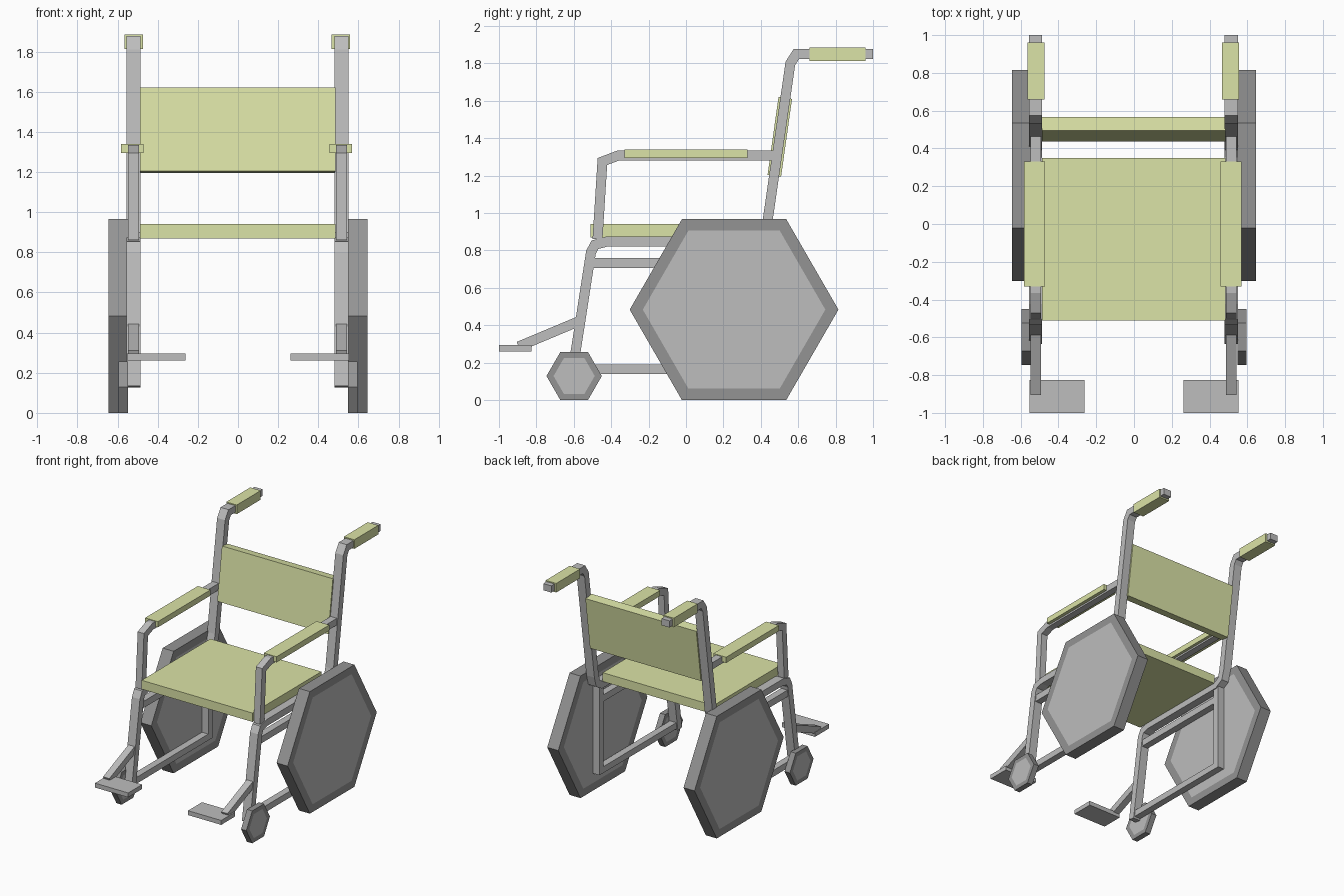
import bpy, bmesh, math
from mathutils import Vector

old = bpy.data.objects.get("Cube")
if old:
    bpy.data.objects.remove(old)


def material(name, rgb):
    m = bpy.data.materials.new(name)
    m.use_nodes = True
    m.diffuse_color = (*rgb, 1)
    m.node_tree.nodes["Principled BSDF"].inputs["Base Color"].default_value = (*rgb, 1)
    return m


GREEN = material("padding green", (0.71, 0.77, 0.385))
GREY = material("frame grey", (0.51, 0.51, 0.51))
DARK = material("tyre dark grey", (0.295, 0.295, 0.295))


def finish(name, bm, *mats):
    bmesh.ops.recalc_face_normals(bm, faces=bm.faces)
    mesh = bpy.data.meshes.new(name)
    bm.to_mesh(mesh)
    bm.free()
    for m in mats:
        mesh.materials.append(m)
    obj = bpy.data.objects.new(name, mesh)
    bpy.context.collection.objects.link(obj)
    return obj


def box(name, x, y, z, mat):
    """Box given by its (min, max) range on each axis, origin at its middle."""
    bm = bmesh.new()
    bmesh.ops.create_cube(bm, size=1)
    bmesh.ops.scale(bm, vec=[r[1] - r[0] for r in (x, y, z)], verts=bm.verts)
    obj = finish(name, bm, mat)
    obj.location = [(r[0] + r[1]) / 2 for r in (x, y, z)]
    return obj


def tube(name, x, path, width=0.055, thick=0.053):
    """Rectangular bar swept along a (y, z) path with mitred bends."""
    pts = [Vector(p) for p in path]
    dirs = [(b - a).normalized() for a, b in zip(pts, pts[1:])]
    bm = bmesh.new()
    rings = []
    for i, p in enumerate(pts):
        d0, d1 = dirs[max(i - 1, 0)], dirs[min(i, len(dirs) - 1)]
        t = (d0 + d1).normalized()
        off = Vector((-t.y, t.x)) * (thick / 2 / t.dot(d0))
        rings.append([bm.verts.new((x + sx * width / 2, p.x + so * off.x, p.y + so * off.y))
                      for sx, so in ((-1, -1), (1, -1), (1, 1), (-1, 1))])
    for a, b in zip(rings, rings[1:]):
        for k in range(4):
            n = (k + 1) % 4
            bm.faces.new((a[k], a[n], b[n], b[k]))
    bm.faces.new(rings[0])
    bm.faces.new(rings[-1])
    return finish(name, bm, GREY)


def wheel(name, x, y, radius, width, rim):
    """Six-sided wheel resting flat on the ground, with a paler disc on both sides."""
    bm = bmesh.new()
    hexagon = [(radius * math.cos(k * math.pi / 3), radius * math.sin(k * math.pi / 3))
               for k in range(6)]
    near, far = [[bm.verts.new((e * width / 2, *p)) for p in hexagon] for e in (-1, 1)]
    caps = [bm.faces.new(near), bm.faces.new(far)]
    for k in range(6):
        n = (k + 1) % 6
        bm.faces.new((near[k], near[n], far[n], far[k]))
    bmesh.ops.recalc_face_normals(bm, faces=bm.faces)
    bm.normal_update()
    bmesh.ops.inset_individual(bm, faces=caps, thickness=rim)
    for f in caps:
        f.material_index = 1
    obj = finish(name, bm, DARK, GREY)
    obj.location = (x, y, radius * math.cos(math.pi / 6))


# Padding between the two side frames
box("seat", (-0.487, 0.485), (-0.51, 0.35), (0.87, 0.94), GREEN)
back = box("backrest", (-0.487, 0.485), (0.465, 0.538), (1.197, 1.617), GREEN)
back.rotation_euler.x = -math.radians(8)

for side, s in (("left", 1), ("right", -1)):
    x = 0.518 * s - 0.003

    # Main frame: push handle, back post, seat rail and front leg in one bent bar
    tube(side + "_main_frame", x,
         [(1.0, 1.85), (0.59, 1.85), (0.558, 1.80), (0.435, 0.95), (0.415, 0.88),
          (0.36, 0.848), (-0.42, 0.848), (-0.487, 0.83), (-0.508, 0.79), (-0.61, 0.13)],
         width=0.07)
    # Lower frame
    tube(side + "_lower_side_rail", x, [(-0.51, 0.732), (0.36, 0.732)])
    tube(side + "_rear_post", x, [(0.36, 0.85), (0.36, 0.14)])
    tube(side + "_bottom_rail", x, [(-0.6, 0.165), (0.36, 0.165)], thick=0.05)

    # Armrest
    tube(side + "_armrest_frame", x,
         [(-0.473, 0.86), (-0.447, 1.275), (-0.36, 1.308), (0.47, 1.308)])
    ax = 0.52 * s - 0.007
    box(side + "_armrest_pad", (ax - 0.056, ax + 0.056), (-0.33, 0.33), (1.295, 1.34), GREEN)

    # Handle grip
    gx = 0.515 * s - 0.004
    box(side + "_handle_grip", (gx - 0.046, gx + 0.046), (0.66, 0.96), (1.813, 1.885), GREEN)

    # Footrest
    tube(side + "_footrest_bar", x, [(-0.57, 0.422), (-0.895, 0.286)])
    box(side + "_footplate", sorted((0.262 * s, 0.553 * s)), (-1.0, -0.825), (0.26, 0.295), GREY)

    # Wheels
    wheel(side + "_rear_wheel", 0.597 * s, 0.257, 0.558, 0.096, 0.07)
    wheel(side + "_front_wheel", 0.572 * s, -0.598, 0.148, 0.046, 0.038)
